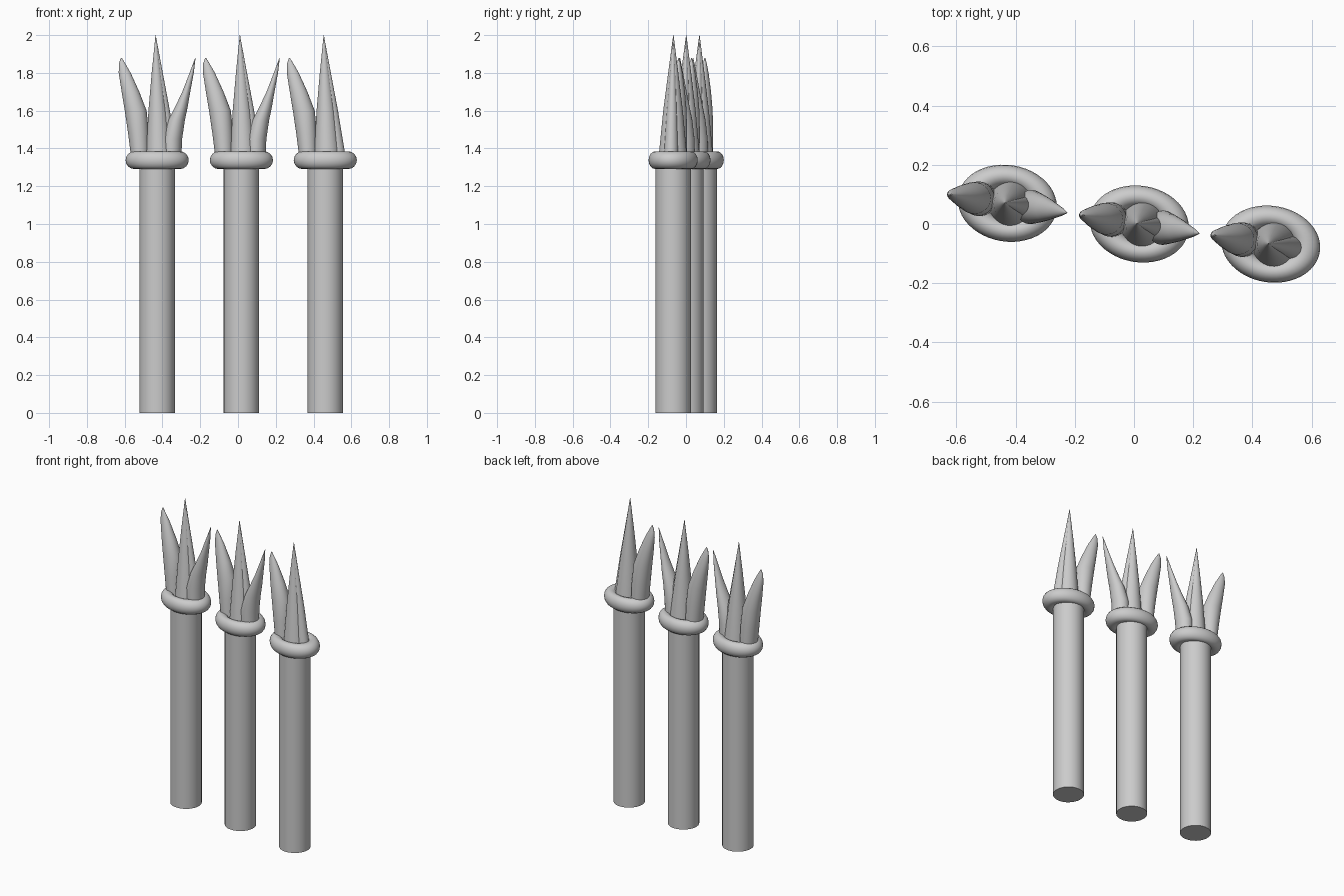
import bpy, bmesh, math
from mathutils import Matrix

cube = bpy.data.objects.get("Cube")
if cube:
    bpy.data.objects.remove(cube, do_unlink=True)

grey = bpy.data.materials.new("stone_grey")
grey.use_nodes = True
colour = (0.6, 0.6, 0.6, 1)
grey.diffuse_color = colour
grey.node_tree.nodes["Principled BSDF"].inputs["Base Color"].default_value = colour

TURN = math.radians(-9)
SIDES = 32


def loft(name, rings, place):
    """Skin elliptical rings (z, centre x, half x, half y) into a closed solid."""
    bm = bmesh.new()
    loops = []
    for z, cx, hx, hy in rings:
        angles = [2 * math.pi * i / SIDES for i in range(SIDES)]
        loops.append([bm.verts.new((cx + hx * math.cos(a), hy * math.sin(a), z)) for a in angles])
    for low, high in zip(loops, loops[1:]):
        for i in range(SIDES):
            j = (i + 1) % SIDES
            bm.faces.new((low[i], low[j], high[j], high[i]))
    bm.faces.new(loops[0][::-1])
    bm.faces.new(loops[-1])
    mesh = bpy.data.meshes.new(name)
    bm.to_mesh(mesh)
    bm.free()
    obj = bpy.data.objects.new(name, mesh)
    bpy.context.collection.objects.link(obj)
    obj.matrix_world = place
    finish(obj)


def finish(obj):
    obj.data.materials.append(grey)
    bpy.ops.object.select_all(action='DESELECT')
    obj.select_set(True)
    bpy.context.view_layer.objects.active = obj
    bpy.ops.object.shade_smooth_by_angle(angle=math.radians(40))


# Spike cross-sections, from base to tip
LEFT_LEAF = [(1.33, -.088, .048, .058), (1.48, -.1, .055, .058), (1.6, -.115, .058, .053),
             (1.7, -.143, .047, .04), (1.8, -.174, .032, .022), (1.85, -.188, .017, .01),
             (1.88, -.192, .002, .002)]
RIGHT_LEAF = [(1.33, .078, .05, .058), (1.45, .081, .052, .058), (1.55, .104, .044, .05),
              (1.62, .13, .033, .04), (1.7, .156, .021, .028), (1.8, .185, .011, .014),
              (1.88, .205, .001, .001)]
CENTRE = [(1.33, .012, .074, .078), (1.6, .004, .05, .052), (1.8, -.003, .026, .027),
          (2.0, -.008, .001, .001)]
RIDGE = [(1.33, .068, .045, .04), (1.6, .034, .034, .028), (1.8, .012, .018, .015),
         (1.98, -.006, .002, .002)]

# Row of three posts; the last lacks its outer leaf
posts = [("right", -.428, .07, True), ("middle", .018, 0, True), ("left", .462, -.068, False)]
for side, x, y, has_outer in posts:
    place = Matrix.Translation((x, y, 0)) @ Matrix.Rotation(TURN, 4, 'Z')
    loft(side + "_post", [(0, 0, .094, .094), (1.34, 0, .094, .094)], place)

    # Oval ring collar
    bpy.ops.mesh.primitive_torus_add(major_radius=.121, minor_radius=.047,
                                     major_segments=48, minor_segments=16)
    collar = bpy.context.object
    collar.name = side + "_collar"
    collar.matrix_world = place @ Matrix.Translation((0, 0, 1.338)) @ Matrix.Diagonal((1, .77, 1, 1))
    finish(collar)

    # Crown of spikes
    loft(side + "_centre_spike", CENTRE, place)
    loft(side + "_centre_ridge", RIDGE, place)
    loft(side + "_inner_leaf", LEFT_LEAF, place)
    if has_outer:
        loft(side + "_outer_leaf", RIGHT_LEAF, place)
